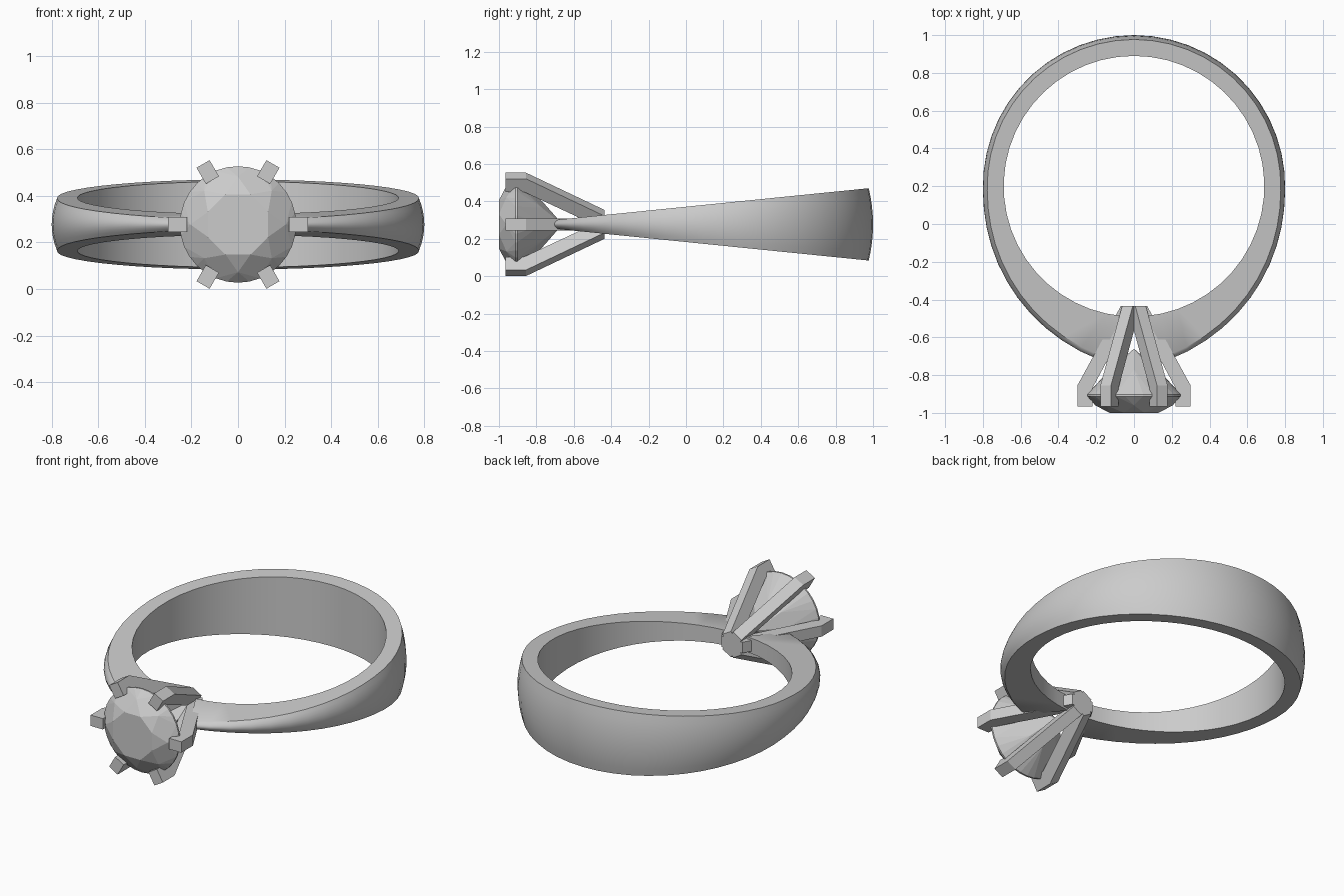
import bpy, bmesh
from math import sin, cos, pi, radians

if "Cube" in bpy.data.objects:
    bpy.data.objects.remove(bpy.data.objects["Cube"])

ZC = 0.277       # height of the ring's mid plane
RING_Y = 0.2     # centre of the finger hole


def finish(bm, name, smooth=None):
    bmesh.ops.recalc_face_normals(bm, faces=bm.faces)
    me = bpy.data.meshes.new(name)
    bm.to_mesh(me)
    bm.free()
    ob = bpy.data.objects.new(name, me)
    bpy.context.collection.objects.link(ob)
    if smooth:
        bpy.ops.object.select_all(action='DESELECT')
        ob.select_set(True)
        bpy.context.view_layer.objects.active = ob
        bpy.ops.object.shade_smooth_by_angle(angle=radians(smooth))
    return ob


# Band: domed section swept round the finger, thin and wide at the back,
# narrow and deep where both ends run into the side prongs
def half_width(y):
    return 0.0225 + max(0, y + 0.71) * 0.1012


def outer_radius(deg):
    a = min(deg, 360 - deg)
    return 0.8 + 0.17 * max(0, 1 - a / 90) ** 1.6


def band_point(deg, r, k, sink=0):
    a = radians(deg)
    r -= sink * k * k
    y = RING_Y - r * cos(a)
    return (r * sin(a), y, ZC + k * half_width(y))


bm = bmesh.new()
SEG, DOME = 48, 8
rows = []
for i in range(SEG + 1):
    u = i / SEG
    inner, outer = 5 + 350 * u, 11 + 338 * u
    pts = [band_point(inner, 0.69, k) for k in (1, -1)]
    for j in range(DOME + 1):
        pts.append(band_point(outer, outer_radius(outer), -1 + 2 * j / DOME, 0.023))
    rows.append([bm.verts.new(p) for p in pts])
n = len(rows[0])
for a, b in zip(rows, rows[1:]):
    for j in range(n):
        bm.faces.new((a[j], a[(j + 1) % n], b[(j + 1) % n], b[j]))
bm.faces.new(rows[0])
bm.faces.new(rows[-1])
finish(bm, "band", 35)

# Six bent prongs meeting in a point behind the stone
PROFILE = [(0.22, -0.965), (0.30, -0.965), (0.30, -0.855), (0.07, -0.435),
           (0, -0.435), (0, -0.46), (0.22, -0.868)]
for p in range(6):
    a = p * pi / 3
    bm = bmesh.new()
    sides = []
    for w in (-0.0325, 0.0325):
        sides.append([bm.verts.new((r * cos(a) - w * sin(a), y,
                                    ZC + r * sin(a) + w * cos(a)))
                      for r, y in PROFILE])
    bm.faces.new(sides[0])
    bm.faces.new(sides[1])
    for j in range(len(PROFILE)):
        k = (j + 1) % len(PROFILE)
        bm.faces.new((sides[0][j], sides[0][k], sides[1][k], sides[1][j]))
    finish(bm, f"prong_{p + 1}")

# Brilliant-cut stone: hull of the facet rings (radius, y, count, turn)
RINGS = [(0.14, -1.0, 8, 0), (0.205, -0.96, 8, 0.5), (0.25, -0.912, 32, 0),
         (0.25, -0.902, 32, 0), (0.125, -0.77, 8, 0.5), (0, -0.66, 1, 0)]
bm = bmesh.new()
for r, y, count, turn in RINGS:
    for i in range(count):
        a = 2 * pi * (i + turn) / count + pi / 8
        bm.verts.new((r * cos(a), y, ZC + r * sin(a)))
bmesh.ops.convex_hull(bm, input=bm.verts)
bmesh.ops.dissolve_limit(bm, angle_limit=radians(2), verts=bm.verts, edges=bm.edges)
finish(bm, "stone")
